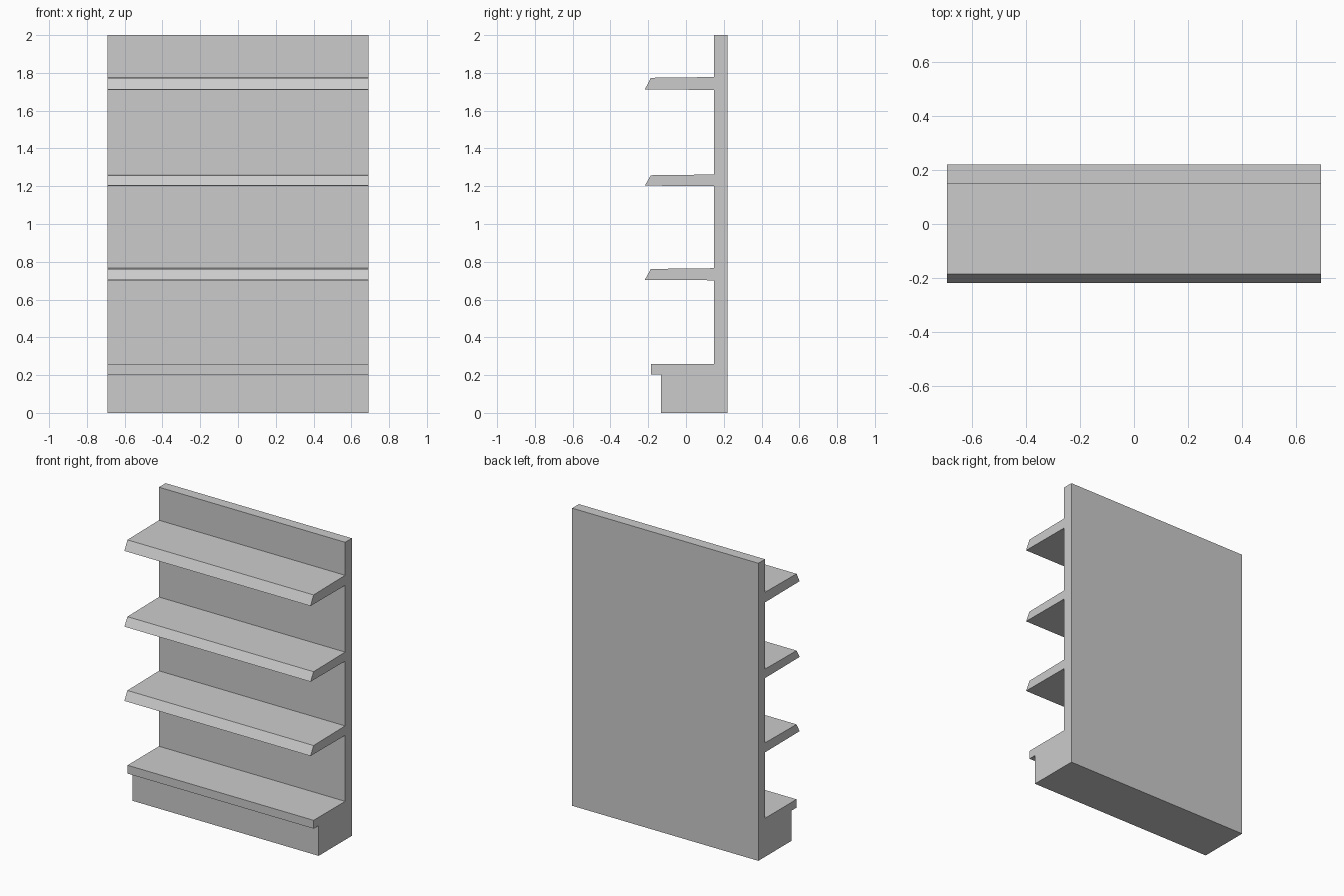
import bpy, bmesh

if "Cube" in bpy.data.objects:
    bpy.data.objects.remove(bpy.data.objects["Cube"])

HALF_WIDTH = 0.692
BACK, PANEL_FRONT = 0.22, 0.149

# Side outline (y, z): plinth with overhanging bottom ledge
outline = [(BACK, 0), (-0.132, 0), (-0.132, 0.203), (-0.185, 0.203),
           (-0.185, 0.259), (PANEL_FRONT, 0.259)]

# Three shelves with slanted front lips, from low to high
for under, top in ((0.703, 0.764), (1.202, 1.26), (1.711, 1.776)):
    outline += [(PANEL_FRONT, under - 0.001), (-0.218, under + 0.001),
                (-0.186, top - 0.002), (PANEL_FRONT, top + 0.002)]

# Top of the back panel
outline += [(PANEL_FRONT, 2), (BACK, 2)]

# Extrude the outline across the full width
bm = bmesh.new()
side = bm.faces.new([bm.verts.new((-HALF_WIDTH, y, z)) for y, z in outline])
new = bmesh.ops.extrude_face_region(bm, geom=[side], use_keep_orig=True)["geom"]
bmesh.ops.translate(bm, vec=(2 * HALF_WIDTH, 0, 0),
                    verts=[v for v in new if isinstance(v, bmesh.types.BMVert)])
bmesh.ops.recalc_face_normals(bm, faces=bm.faces)

mesh = bpy.data.meshes.new("shelf_unit")
bm.to_mesh(mesh)
bm.free()
bpy.context.collection.objects.link(bpy.data.objects.new("shelf_unit", mesh))
